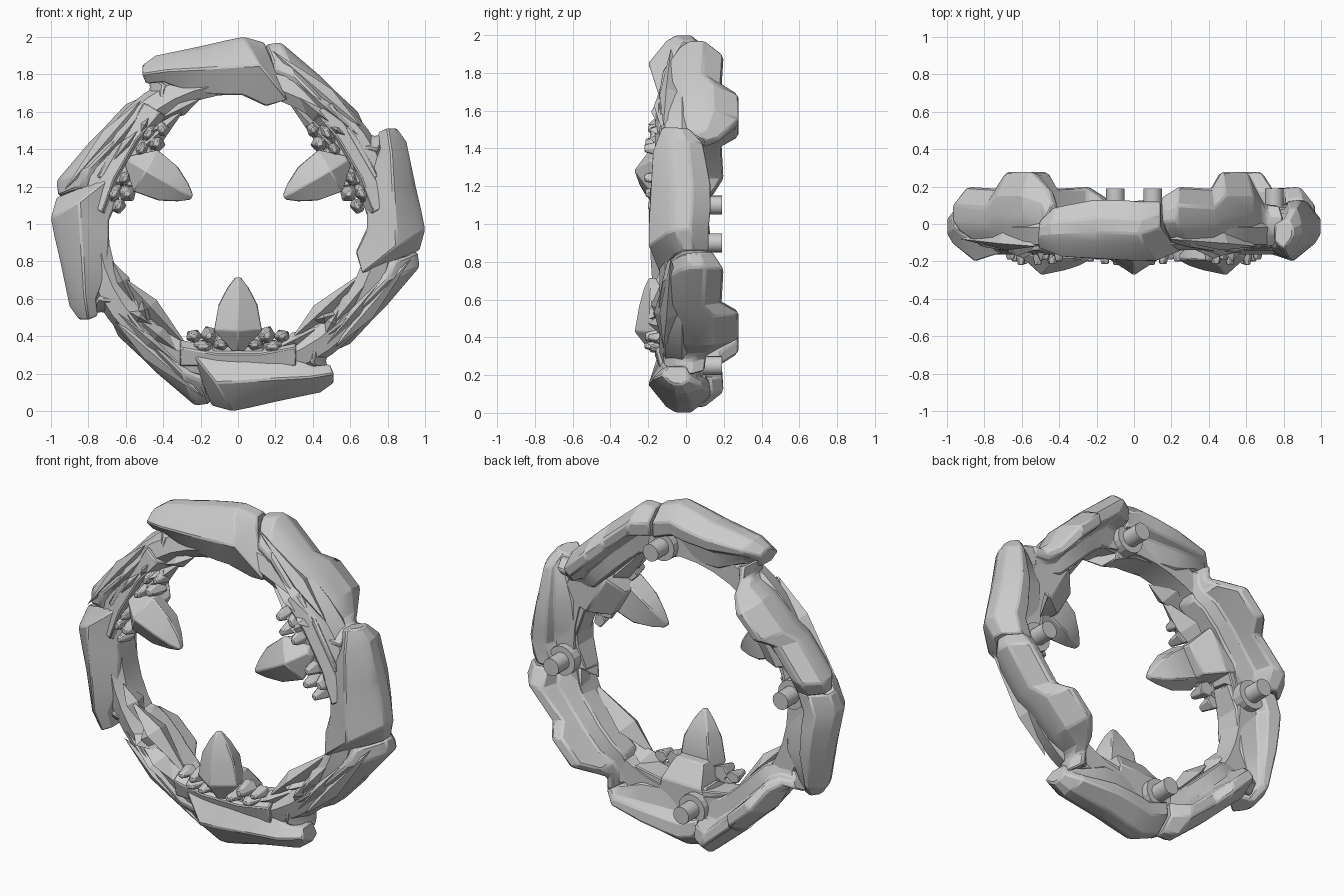
import bpy, bmesh, math
from mathutils import Vector, Matrix

cube = bpy.data.objects.get("Cube")
if cube:
    bpy.data.objects.remove(cube)


def turn(degrees):
    """Rotate clockwise in the front plane, then lift to the ring centre."""
    return Matrix.Translation((0, 0, 1)) @ Matrix.Rotation(math.radians(degrees), 4, 'Y')


def finish(name, bm, matrix, bevel=0.0, angle=22):
    bmesh.ops.transform(bm, matrix=matrix, verts=bm.verts)
    bmesh.ops.recalc_face_normals(bm, faces=bm.faces)
    mesh = bpy.data.meshes.new(name)
    bm.to_mesh(mesh)
    bm.free()
    obj = bpy.data.objects.new(name, mesh)
    bpy.context.collection.objects.link(obj)
    if bevel:
        mod = obj.modifiers.new("soft_edges", 'BEVEL')
        mod.width = bevel
        mod.segments = 1
        mod.limit_method = 'ANGLE'
        mod.angle_limit = math.radians(25)
    bpy.ops.object.select_all(action='DESELECT')
    obj.select_set(True)
    bpy.context.view_layer.objects.active = obj
    bpy.ops.object.shade_smooth_by_angle(angle=math.radians(angle))


def loft(rings, closed=False):
    """Skin a row of equal cross-sections and cap both ends."""
    bm = bmesh.new()
    rows = [[bm.verts.new(p) for p in ring] for ring in rings]
    n = len(rows[0])
    for a, b in zip(rows, rows[1:] + rows[:1] if closed else rows[1:]):
        for i in range(n):
            j = (i + 1) % n
            bm.faces.new((a[i], a[j], b[j], b[i]))
    if not closed:
        bm.faces.new(rows[0])
        bm.faces.new(rows[-1])
    return bm


def armour_ring(inner, ridge, outer, front, back, shelf):
    """Cross-section: ridged front, raised outer rim behind, lower inner shelf."""
    i, r, o = (Vector((p[0], 0, p[1])) for p in (inner, ridge, outer))
    d = back - front
    spots = ((i, front + d * .22), (r, front), (r.lerp(o, .8), front + d * .3),
             (o, front + d * .46), (o, front + d * .7), (i.lerp(o, .76), back),
             (i.lerp(o, .5), back - .01), (i.lerp(o, .42), shelf), (i, shelf - .02))
    return [p + Vector((0, y, 0)) for p, y in spots]


# Inner point, ridge point, outer point, front, back and shelf depths
PLATE = [
    ((-.49, .75), (-.515, .80), (-.51, .85), -.13, .02, .01),
    ((-.40, .76), (-.38, .82), (-.44, .90), -.18, .09, .06),
    ((-.25, .70), (-.20, .83), (-.20, .95), -.19, .13, .08),
    ((-.05, .69), (.02, .845), (-.07, .98), -.20, .13, .06),
    ((.02, .69), (.12, .85), (.03, 1.0), -.20, .12, .05),
    ((.15, .63), (.27, .66), (.14, .97), -.14, .12, .05),
]
LINK = [
    ((.14, .67), (.20, .84), (.15, .96), -.10, .14, .05),
    ((.27, .65), (.30, .80), (.23, .97), -.13, .20, .08),
    ((.38, .55), (.42, .68), (.43, .80), -.15, .19, .09),
    ((.42, .51), (.48, .62), (.49, .74), -.15, .28, .10),
    ((.51, .42), (.57, .50), (.64, .60), -.15, .28, .10),
    ((.56, .37), (.62, .43), (.69, .49), -.13, .18, .08),
    ((.63, .35), (.68, .41), (.72, .47), -.13, .11, .06),
    ((.72, .34), (.75, .40), (.80, .48), -.12, .10, .06),
]
# Start, end, half width, front depth
SHARDS = [
    ((.18, .93), (.66, .52), .05, -.14),
    ((.19, .86), (.65, .47), .05, -.17),
    ((.20, .78), (.58, .47), .05, -.185),
    ((.25, .68), (.62, .28), .05, -.175),
    ((.42, .56), (.60, .46), .04, -.20),
    ((.47, .58), (.52, .38), .035, -.195),
    ((.54, .46), (.67, .20), .04, -.16),
]


def shard(start, end, width, front):
    """Long splinter, thickest past its middle."""
    a, b = Vector((start[0], -.08, start[1])), Vector((end[0], -.12, end[1]))
    side = (b - a).cross(Vector((0, 1, 0))).normalized() * width
    mid = a.lerp(b, .6)
    belly = Vector((mid.x, 0, mid.z))
    crest = Vector((mid.x, front, mid.z))
    bm = bmesh.new()
    v = [bm.verts.new(p) for p in (a, b, mid + side, belly, mid - side, crest)]
    for i in range(4):
        j = (i + 1) % 4
        bm.faces.new((v[0], v[2 + i], v[2 + j]))
        bm.faces.new((v[1], v[2 + j], v[2 + i]))
    return bm


def rod(radius, start, end, sides, x, z):
    bm = bmesh.new()
    bmesh.ops.create_cone(bm, cap_ends=True, segments=sides, radius1=radius,
                          radius2=radius, depth=end - start)
    move = Matrix.Translation((x, (start + end) / 2, z))
    bmesh.ops.transform(bm, matrix=move @ Matrix.Rotation(math.pi / 2, 4, 'X'), verts=bm.verts)
    return bm


# Core band joining everything
SIDES = 40
band = []
for k in range(SIDES):
    a = math.tau * k / SIDES
    section = ((.695, -.10), (.75, -.14), (.83, -.11), (.86, -.02), (.82, .05), (.70, .05))
    band.append([(r * math.cos(a), y, r * math.sin(a)) for r, y in section])
finish("core_band", loft(band, closed=True), turn(0))

# Four armour plates, diagonal links, splinters and back pegs
for k, place in enumerate(("top", "left", "bottom", "right")):
    m = turn(90 * k)
    finish(place + "_plate", loft([armour_ring(*s) for s in PLATE]), m, .010)
    finish(place + "_link", loft([armour_ring(*s) for s in LINK]), m, .010)
    for n, s in enumerate(SHARDS):
        finish(f"{place}_splinter_{n + 1}", shard(*s), m, angle=15)
    finish(place + "_peg", rod(.05, 0, .19, 20, .10, .75), m)
    finish(place + "_peg_collar", rod(.085, 0, .09, 16, .10, .75), m)


def claw_ring(h, w, front, side, back):
    return [(0, front, h), (w, side, h), (w * .75, back, h),
            (-w * .75, back, h), (-w, side, h)]


# Height, half width, front, side and back depths
CLAW = [
    (-.68, .03, -.19, -.16, -.10),
    (-.57, .13, -.275, -.19, -.08),
    (-.43, .105, -.25, -.19, -.09),
    (-.34, .058, -.225, -.185, -.13),
    (-.285, .015, -.20, -.185, -.16),
]
# Sideways offset, height, half width, half height, front depth and tilt
CRYSTALS = [
    (.155, -.595, .05, .055, -.215, 20), (.235, -.60, .05, .04, -.20, 50),
    (.09, -.645, .055, .04, -.22, -15), (.185, -.655, .065, .04, -.19, 5),
]
# Sideways position and top height of the rock under each claw
BED = [(-.31, -.62), (-.12, -.655), (.12, -.655), (.31, -.62)]

# Three inward claws with their mounts, rock beds and crystal clusters
for k, place in enumerate(("bottom", "upper_right", "upper_left")):
    m = turn(120 * k)
    finish(place + "_claw", loft([claw_ring(*s) for s in CLAW]), m, .006)
    mount = [[(x * w, y, h) for x, y in ((-1, -.14), (1, -.14), (1, d), (-1, d))]
             for h, w, d in ((-.78, .16, .05), (-.64, .13, .05), (-.53, .09, -.03))]
    finish(place + "_claw_mount", loft(mount), m, .008)
    bed = [[(x, -.10, top), (x, -.165, top - .04), (x, -.14, -.76), (x, .04, -.76), (x, .04, top)]
           for x, top in BED]
    finish(place + "_rock_bed", loft(bed), m, .006)
    for sign, side in ((1, "left"), (-1, "right")):
        for n, (x, h, w, t, front, tilt) in enumerate(CRYSTALS):
            bm = bmesh.new()
            bmesh.ops.create_cone(bm, cap_ends=True, segments=5, radius1=1,
                                  radius2=.45, depth=1)
            fit = (Matrix.Translation((sign * x, front / 2 - .05, h))
                   @ Matrix.Diagonal((w, -front - .1, t, 1))
                   @ Matrix.Rotation(math.radians(sign * tilt), 4, 'Y')
                   @ Matrix.Rotation(math.pi / 2, 4, 'X'))
            bmesh.ops.transform(bm, matrix=fit, verts=bm.verts)
            finish(f"{place}_{side}_crystal_{n + 1}", bm, m, .006, angle=10)
